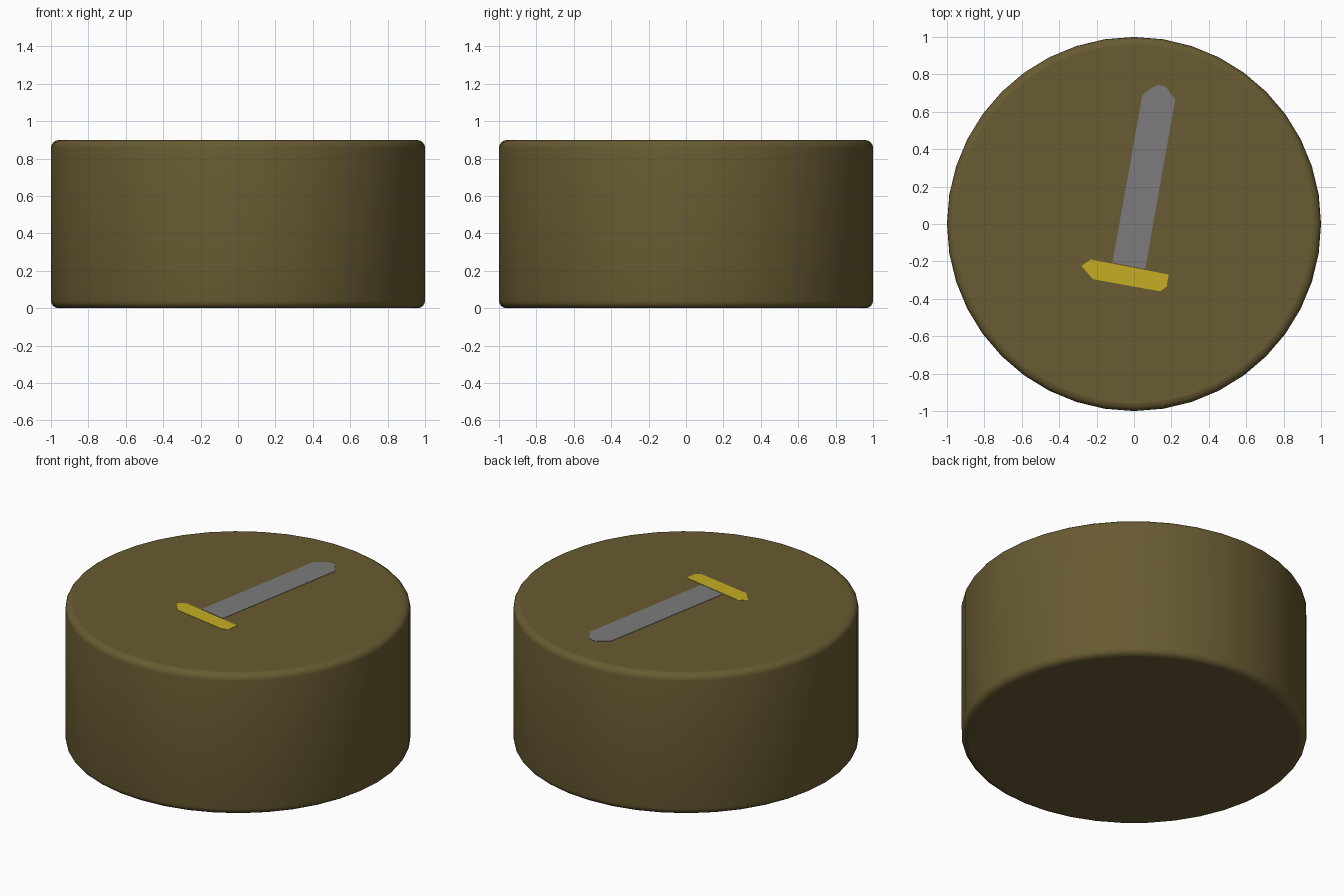
import bpy, bmesh, math

if "Cube" in bpy.data.objects:
    bpy.data.objects.remove(bpy.data.objects["Cube"])


def material(name, rgb):
    m = bpy.data.materials.new(name)
    m.diffuse_color = (*rgb, 1)
    m.use_nodes = True
    m.node_tree.nodes["Principled BSDF"].inputs["Base Color"].default_value = m.diffuse_color
    return m


def add_object(name, bm, mat):
    mesh = bpy.data.meshes.new(name)
    bm.to_mesh(mesh)
    bm.free()
    mesh.materials.append(mat)
    obj = bpy.data.objects.new(name, mesh)
    bpy.context.collection.objects.link(obj)
    return obj


def plate(name, outline, z0, z1, mat):
    bm = bmesh.new()
    face = bm.faces.new([bm.verts.new((x, y, z0)) for x, y in outline])
    ext = bmesh.ops.extrude_face_region(bm, geom=[face])
    for v in ext["geom"]:
        if isinstance(v, bmesh.types.BMVert):
            v.co.z = z1
    bmesh.ops.recalc_face_normals(bm, faces=bm.faces)
    return add_object(name, bm, mat)


olive = material("olive brown", (0.138, 0.104, 0.032))
grey = material("blade grey", (0.205, 0.198, 0.205))
gold = material("guard gold", (0.56, 0.42, 0.018))

SIDES, TOP = 40, 0.898

# Round body with softened rims and flat caps
bm = bmesh.new()
rings = []
bevel, steps = 0.04, 4
arc = [math.pi / 2 * i / steps for i in range(steps + 1)]
profile = [(1 - bevel + bevel * math.sin(a), bevel - bevel * math.cos(a)) for a in arc]
profile += [(r, TOP - z) for r, z in reversed(profile)]
for r, z in profile:
    rings.append([bm.verts.new((r * math.cos(2 * math.pi * i / SIDES),
                                r * math.sin(2 * math.pi * i / SIDES), z))
                  for i in range(SIDES)])
for low, high in zip(rings, rings[1:]):
    for i in range(SIDES):
        j = (i + 1) % SIDES
        bm.faces.new((low[i], low[j], high[j], high[i])).smooth = True
bm.faces.new(rings[0][::-1])
bm.faces.new(rings[-1])
add_object("round_body", bm, olive)

# Sword emblem on the top: blade and cross guard
plate("emblem_blade", [(-0.115, -0.205), (0.06, -0.24), (0.22, 0.665), (0.2, 0.69),
                       (0.17, 0.735), (0.13, 0.745), (0.095, 0.73), (0.045, 0.69)],
      TOP - 0.004, TOP + 0.002, grey)
plate("emblem_guard", [(-0.23, -0.19), (-0.255, -0.205), (-0.28, -0.225), (-0.25, -0.26),
                       (-0.22, -0.295), (0.14, -0.36), (0.175, -0.335), (0.185, -0.27)],
      TOP - 0.004, TOP + 0.002, gold)
